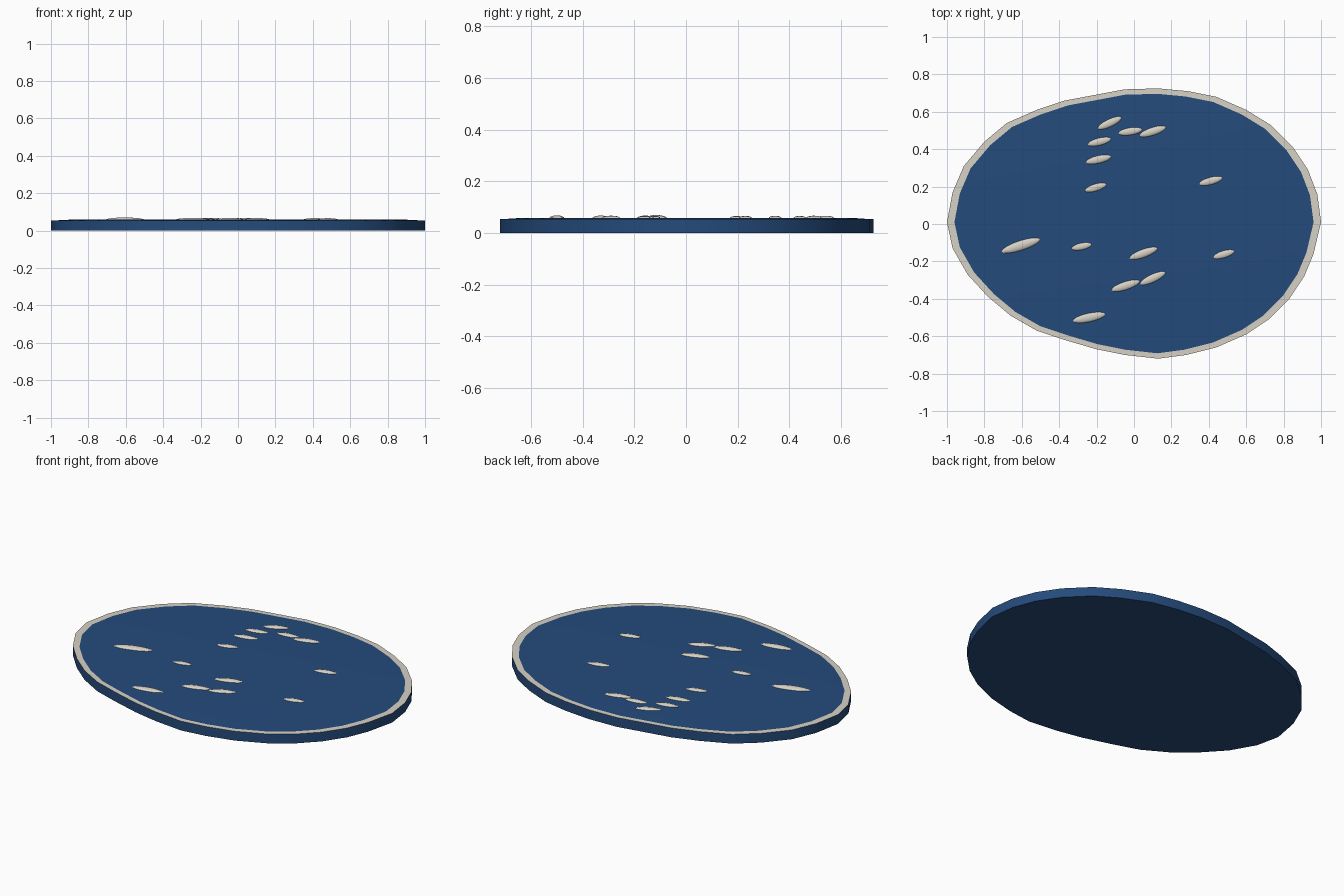
import bpy, bmesh
from math import radians
from mathutils import Matrix, Vector

default_cube = bpy.data.objects.get("Cube")
if default_cube:
    bpy.data.objects.remove(default_cube, do_unlink=True)


def make_material(name, colour):
    material = bpy.data.materials.new(name)
    material.use_nodes = True
    material.diffuse_color = colour
    shader = next(n for n in material.node_tree.nodes if n.type == 'BSDF_PRINCIPLED')
    shader.inputs["Base Color"].default_value = colour
    shader.inputs["Roughness"].default_value = 0.8
    return material


def finish_object(name, bm, materials):
    """Turn a bmesh into a linked object with smooth sides and sharp rims."""
    bmesh.ops.recalc_face_normals(bm, faces=bm.faces)
    mesh = bpy.data.meshes.new(name)
    bm.to_mesh(mesh)
    bm.free()
    for material in materials:
        mesh.materials.append(material)
    obj = bpy.data.objects.new(name, mesh)
    bpy.context.collection.objects.link(obj)
    bpy.ops.object.select_all(action='DESELECT')
    obj.select_set(True)
    bpy.context.view_layer.objects.active = obj
    bpy.ops.object.shade_smooth_by_angle(angle=radians(35))
    return obj


blue = make_material("deep blue", (0.018, 0.070, 0.200, 1))
cream = make_material("foam cream", (0.68, 0.64, 0.56, 1))

# Oval outline in hundredths, clockwise from the right-hand end (-x)
OUTLINE = [
    (-100, 1), (-97, 17), (-91, 31), (-80, 44), (-68, 54), (-52, 61),
    (-37, 66), (-21, 69), (-5, 72), (13, 72.5), (29, 71), (44, 68),
    (60, 61), (73, 53), (85, 41), (93, 29), (98, 16), (100, 1),
    (96, -16), (91, -28), (83, -40), (72, -51), (60, -59), (44, -66),
    (28, -70), (13, -72), (-5, -70), (-20, -67), (-37, -62), (-52, -57),
    (-66, -49), (-78, -39), (-89, -27), (-97, -13),
]
TOP = 0.055
WATER = 0.058


# Sea slab: blue walls and underside, flat foam rim, gently raised water
def build_sea():
    bm = bmesh.new()

    def ring(scale, z):
        return [bm.verts.new((x * scale / 100, y * scale / 100, z)) for x, y in OUTLINE]

    bottom, edge = ring(1, 0), ring(1, TOP)
    shore, water = ring(0.96, TOP), ring(0.9, WATER)

    def bridge(lower, upper, index):
        for i in range(len(lower)):
            j = (i + 1) % len(lower)
            face = bm.faces.new((lower[i], lower[j], upper[j], upper[i]))
            face.material_index = index

    bridge(bottom, edge, 0)
    bridge(edge, shore, 1)
    bridge(shore, water, 0)
    bm.faces.new(water)
    bm.faces.new(bottom)
    return finish_object("sea_slab", bm, [blue, cream])


# Wave crest: a slim half-ellipsoid lying on the water
def build_wave(name, x, y, length, angle):
    bm = bmesh.new()
    bmesh.ops.create_uvsphere(bm, u_segments=16, v_segments=8, radius=1)
    below = [v for v in bm.verts if v.co.z < -0.5]
    bmesh.ops.delete(bm, geom=below, context='VERTS')
    half = length / 2
    width = 0.011 + length * 0.07
    height = 0.005 + length * 0.035
    bm.transform(Matrix.Translation(Vector((x, y, WATER - 0.001)))
                 @ Matrix.Rotation(radians(angle), 4, 'Z')
                 @ Matrix.Diagonal((half, width, height, 1)))
    return finish_object(name, bm, [cream])


build_sea()

# Each wave: x, y, length, heading in degrees
WAVES = [
    (-0.13, 0.54, 0.14, 25), (-0.02, 0.495, 0.13, 9), (0.10, 0.495, 0.15, 18),
    (-0.185, 0.44, 0.13, 14), (-0.19, 0.345, 0.14, 13), (-0.205, 0.195, 0.12, 17),
    (0.41, 0.23, 0.13, 15), (-0.605, -0.115, 0.22, 18), (-0.28, -0.12, 0.11, 12),
    (0.05, -0.157, 0.16, 20), (0.48, -0.162, 0.12, 17), (-0.045, -0.33, 0.16, 18),
    (0.10, -0.29, 0.15, 25), (-0.24, -0.50, 0.18, 12),
]
for number, wave in enumerate(WAVES, 1):
    build_wave(f"wave_crest_{number}", *wave)
